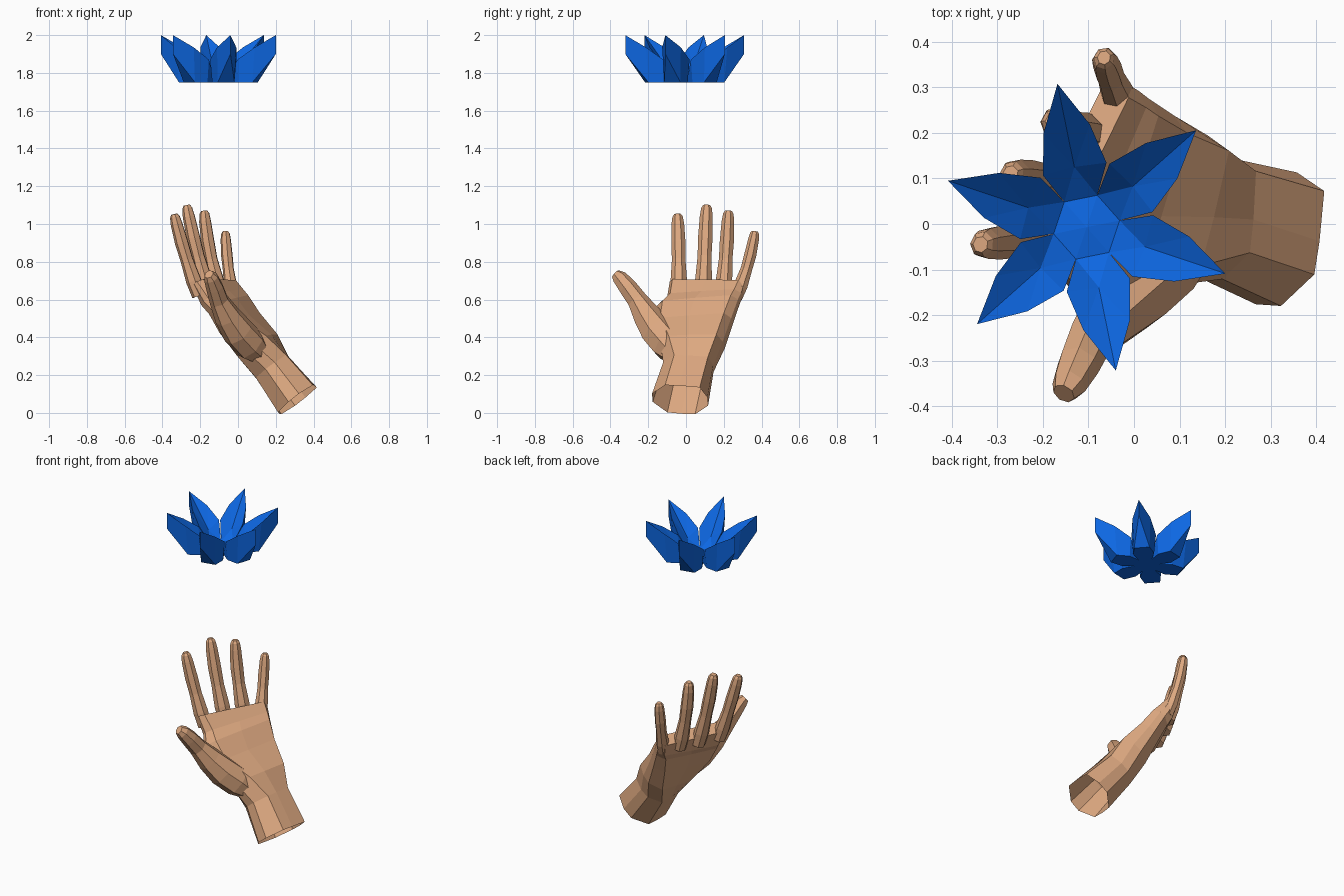
import bpy, bmesh, math
from mathutils import Vector as V

if "Cube" in bpy.data.objects:
    bpy.data.objects.remove(bpy.data.objects["Cube"])


def material(name, rgb):
    m = bpy.data.materials.new(name)
    m.diffuse_color = (*rgb, 1)
    m.use_nodes = True
    m.node_tree.nodes["Principled BSDF"].inputs["Base Color"].default_value = m.diffuse_color
    return m


skin = material("skin tan", (0.72, 0.39, 0.215))
blue = material("petal blue", (0.004, 0.135, 0.76))


def make_object(name, bm, mat):
    bmesh.ops.recalc_face_normals(bm, faces=bm.faces)
    me = bpy.data.meshes.new(name)
    bm.to_mesh(me)
    bm.free()
    me.materials.append(mat)
    ob = bpy.data.objects.new(name, me)
    bpy.context.collection.objects.link(ob)
    return ob


def loft(name, rings, mat):
    """Closed tube through rings of points."""
    bm = bmesh.new()
    loops = [[bm.verts.new(p) for p in r] for r in rings]
    n = len(loops[0])
    for a, b in zip(loops, loops[1:]):
        for i in range(n):
            j = (i + 1) % n
            bm.faces.new((a[i], a[j], b[j], b[i]))
    bm.faces.new(loops[0])
    bm.faces.new(loops[-1])
    return make_object(name, bm, mat)


def tangents(points):
    last = len(points) - 1
    return [(points[min(i + 1, last)] - points[max(i - 1, 0)]).normalized()
            for i in range(last + 1)]


def tube(name, pts, radii, sides=7):
    """Digit with rings square to its path, slightly flattened."""
    rings = []
    for c, r, t in zip(pts, radii, tangents(pts)):
        n = V((1, -0.3, 0.3))
        n = (n - t * n.dot(t)).normalized()
        side = t.cross(n)
        rings.append([c + side * r * math.cos(a) + n * r * 0.94 * math.sin(a)
                      for a in (math.tau * i / sides for i in range(sides))])
    return loft(name, rings, skin)


# Knuckle swellings shared by all fingers: position along it, relative radius
SWELL = ((0, .95), (.17, 1.04), (.42, .86), (.63, .90), (.87, .80), (.965, .66), (1, .42))


def finger(name, root, mid, tip, r):
    root, mid, tip = V(root), V(mid), V(tip)
    pts = [root * (1 - t) * (1 - 2 * t) + mid * 4 * t * (1 - t) + tip * t * (2 * t - 1)
           for t, _ in SWELL]
    return tube(name, pts, [r * s for _, s in SWELL])


# Palm and wrist: thumb-side edge, little-finger-side edge, half thickness, flatness
sections = [
    ((.295, -.178, .08), (.33, .115, .06), .117, .5),
    ((.17, -.12, .25), (.19, .145, .235), .10, .55),
    ((.06, -.13, .35), (.14, .20, .36), .095, .65),
    ((-.06, -.17, .46), (.07, .245, .49), .07, .75),
    ((-.125, -.15, .555), (.02, .28, .59), .058, .8),
    ((-.17, -.095, .60), (0, .297, .625), .052, .85),
    ((-.225, -.082, .69), (-.028, .315, .685), .036, .88),
]
centres = [(V(s[0]) + V(s[1])) / 2 for s in sections]
palm_rings = []
for (a, b, t, f), c, axis in zip(sections, centres, tangents(centres)):
    half = (V(b) - V(a)) / 2
    n = half.cross(axis).normalized() * t
    outline = ((-1, -.3), (-1, .3), (-f, 1), (0, 1.03), (min(.88, f + .25), 1),
               (1, .3), (1, -.3), (f, -1), (0, -1.03), (-f, -1))
    palm_rings.append([c + half * u + n * v for u, v in outline])
hand = loft("hand", palm_rings, skin)

# Four fingers
digits = [
    finger("index_finger", (-.205, -.038, .62), (-.281, -.039, .845), (-.337, -.045, 1.052), .043),
    finger("middle_finger", (-.15, .09, .62), (-.22, .10, .865), (-.271, .11, 1.10), .044),
    finger("ring_finger", (-.09, .195, .62), (-.149, .213, .85), (-.178, .225, 1.07), .043),
    finger("little_finger", (-.028, .265, .61), (-.054, .329, .79), (-.066, .365, .962), .037),
]

# Thumb with its fleshy base
thumb_path = [(.13, -.05, .30), (.065, -.09, .36), (0, -.15, .43), (-.055, -.205, .51),
              (-.10, -.258, .595), (-.123, -.31, .665), (-.143, -.352, .716),
              (-.154, -.372, .734)]
digits.append(tube("thumb", [V(p) for p in thumb_path],
                   (.057, .093, .092, .076, .055, .050, .041, .027)))

# Merge the digits into one skin
for d in digits:
    mod = hand.modifiers.new(d.name, 'BOOLEAN')
    mod.operation, mod.solver, mod.object = 'UNION', 'EXACT', d
bpy.context.view_layer.update()
merged = bpy.data.meshes.new_from_object(
    hand.evaluated_get(bpy.context.evaluated_depsgraph_get()))
hand.modifiers.clear()
hand.data = merged
for d in digits:
    bpy.data.objects.remove(d)

# Open the wrist end
wrist = centres[0]
axis = (centres[1] - wrist).normalized()
bm = bmesh.new()
bm.from_mesh(merged)
cap = [f for f in bm.faces
       if (f.calc_center_median() - wrist).length < 0.07 and f.normal.dot(axis) < -0.9]
bmesh.ops.delete(bm, geom=cap, context='FACES')
bm.to_mesh(merged)
bm.free()

# Flower: six hollowed petals around a shallow hexagonal cup
CENTRE, TURN, BASE = V((-0.104, -0.007, 0)), math.radians(-18.5), 1.75
bm = bmesh.new()
for k in range(6):
    ang = TURN + k * math.pi / 3
    d, p = V((math.cos(ang), math.sin(ang), 0)), V((-math.sin(ang), math.cos(ang), 0))

    def vert(r, s, z):
        return bm.verts.new(CENTRE + d * r + p * s + V((0, 0, z)))

    tip, tip_low = vert(.321, 0, 2.0), vert(.321, 0, 1.90)
    hollow, hub, hub_low = vert(.135, 0, 1.825), vert(0, 0, 1.78), vert(0, 0, BASE)
    left, right = [[vert(.064, s * .037, 1.77), vert(.13, s * .071, 1.87),
                    vert(.22, s * .052, 1.935), vert(.064, s * .037, BASE),
                    vert(.13, s * .060, BASE), vert(.205, s * .045, BASE)]
                   for s in (1, -1)]
    for root, rim, rim2, low, low2, low3 in (left, right):
        for face in ((root, rim, hollow), (rim, rim2, hollow), (rim2, tip, hollow),
                     (root, low, low2, rim), (rim, low2, low3, rim2),
                     (rim2, low3, tip_low, tip)):
            bm.faces.new(face)
    bm.faces.new((left[0], right[0], hollow))
    bm.faces.new((left[5], right[5], tip_low))
    bm.faces.new((left[0], right[0], hub))
    bm.faces.new((left[3], right[3], hub_low))
    bm.faces.new((left[3], left[4], left[5], right[5], right[4], right[3]))
bmesh.ops.remove_doubles(bm, verts=bm.verts, dist=0.002)
make_object("lotus_flower", bm, blue)
